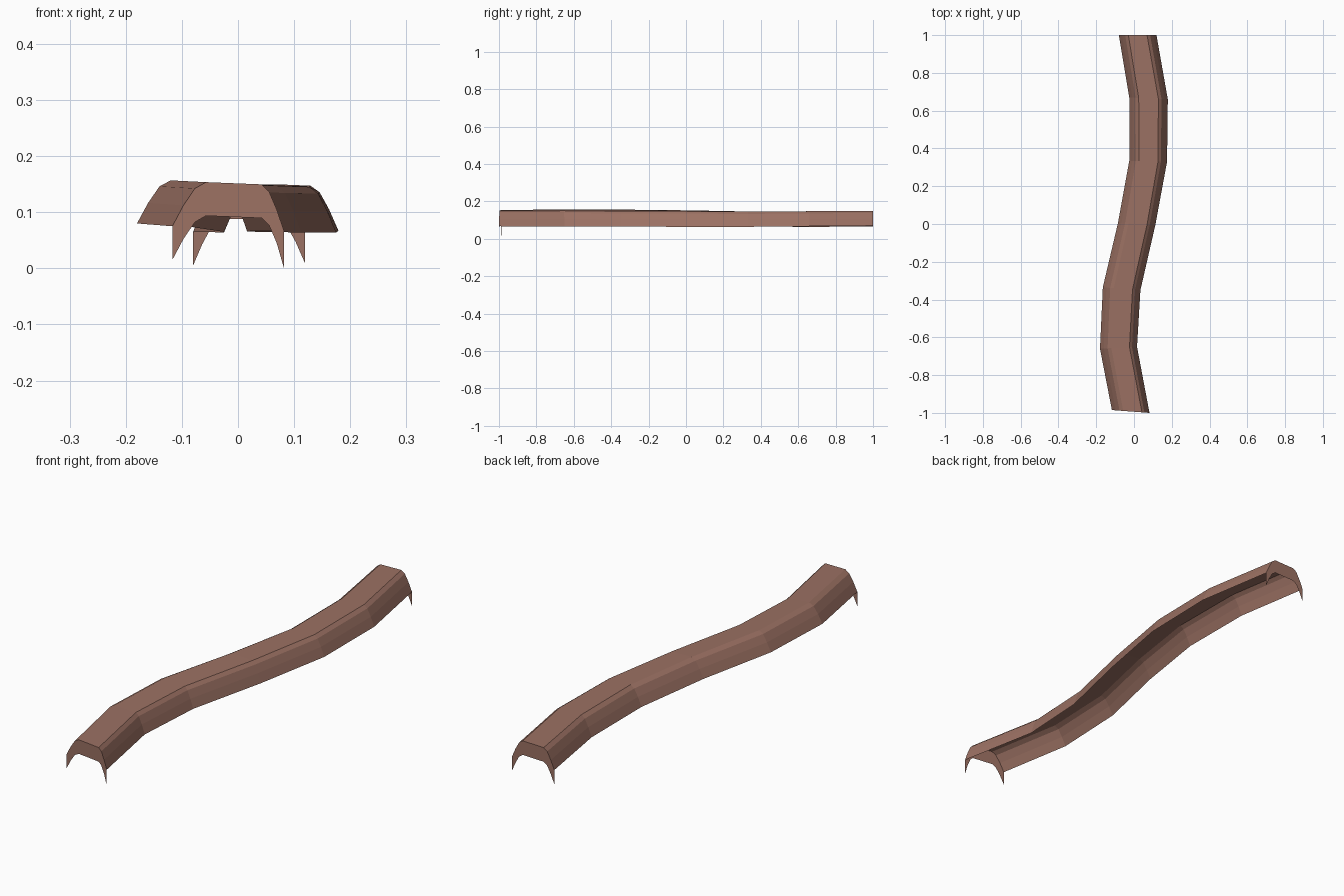
import bpy, bmesh

if "Cube" in bpy.data.objects:
    bpy.data.objects.remove(bpy.data.objects["Cube"])

# one flat colour
clay = bpy.data.materials.new("clay_brown")
clay.diffuse_color = (0.33, 0.165, 0.125, 1)
clay.use_nodes = True
clay.node_tree.nodes["Principled BSDF"].inputs["Base Color"].default_value = clay.diffuse_color

# stations along the cover: left edge (x, y, z), right edge (x, y, z), left/right shoulder inset
STATIONS = [
    ((-0.117, -0.985, 0.075), (0.082, -1.0, 0.067), 0.060, 0.040),
    ((-0.180, -0.66, 0.080), (0.016, -0.65, 0.066), 0.060, 0.040),
    ((-0.165, -0.335, 0.079), (0.034, -0.35, 0.065), 0.058, 0.042),
    ((-0.085, 0.005, 0.074), (0.113, -0.005, 0.064), 0.056, 0.044),
    ((-0.025, 0.335, 0.065), (0.175, 0.33, 0.064), 0.052, 0.048),
    ((-0.025, 0.67, 0.064), (0.179, 0.66, 0.067), 0.050, 0.050),
    ((-0.080, 1.0, 0.065), (0.119, 1.0, 0.070), 0.050, 0.050),
]
# rounded shoulder: (fraction of inset, height above the edge)
SHOULDER = [(0, 0), (0.33, 0.038), (0.67, 0.069), (1, 0.081)]
DROP = 0.06


def section(left, right, inset_l, inset_r):
    """Arched cross-section from the left edge to the right edge."""
    def at(x, h):
        t = (x - left[0]) / (right[0] - left[0])
        return (x, left[1] + t * (right[1] - left[1]),
                left[2] + t * (right[2] - left[2]) + h)
    pts = [at(left[0] + f * inset_l, h) for f, h in SHOULDER]
    pts += [at(right[0] - f * inset_r, h) for f, h in reversed(SHOULDER)]
    return pts


def strip(name, rows):
    """Quad surface through rows of points."""
    bm = bmesh.new()
    grid = [[bm.verts.new(p) for p in row] for row in rows]
    for a, b in zip(grid, grid[1:]):
        for i in range(len(a) - 1):
            bm.faces.new((a[i], b[i], b[i + 1], a[i + 1]))
    mesh = bpy.data.meshes.new(name)
    bm.to_mesh(mesh)
    bm.free()
    mesh.materials.append(clay)
    ob = bpy.data.objects.new(name, mesh)
    bpy.context.collection.objects.link(ob)
    return ob


rows = [section(*s) for s in STATIONS]

# winding arched cover, open underneath
strip("arched_cover", rows)

# thin arched flanges hanging straight down at each end
for name, row, flip in (("front_flange", rows[0], False), ("back_flange", rows[-1], True)):
    low = [(x, y, z - DROP) for x, y, z in row]
    # tips touch the ground exactly at the lowest corner
    low = [(x, y, max(z, 0)) for x, y, z in low]
    if name == "front_flange":
        low[-1] = (low[-1][0], low[-1][1], 0)
    strip(name, [row, low] if flip else [low, row])
